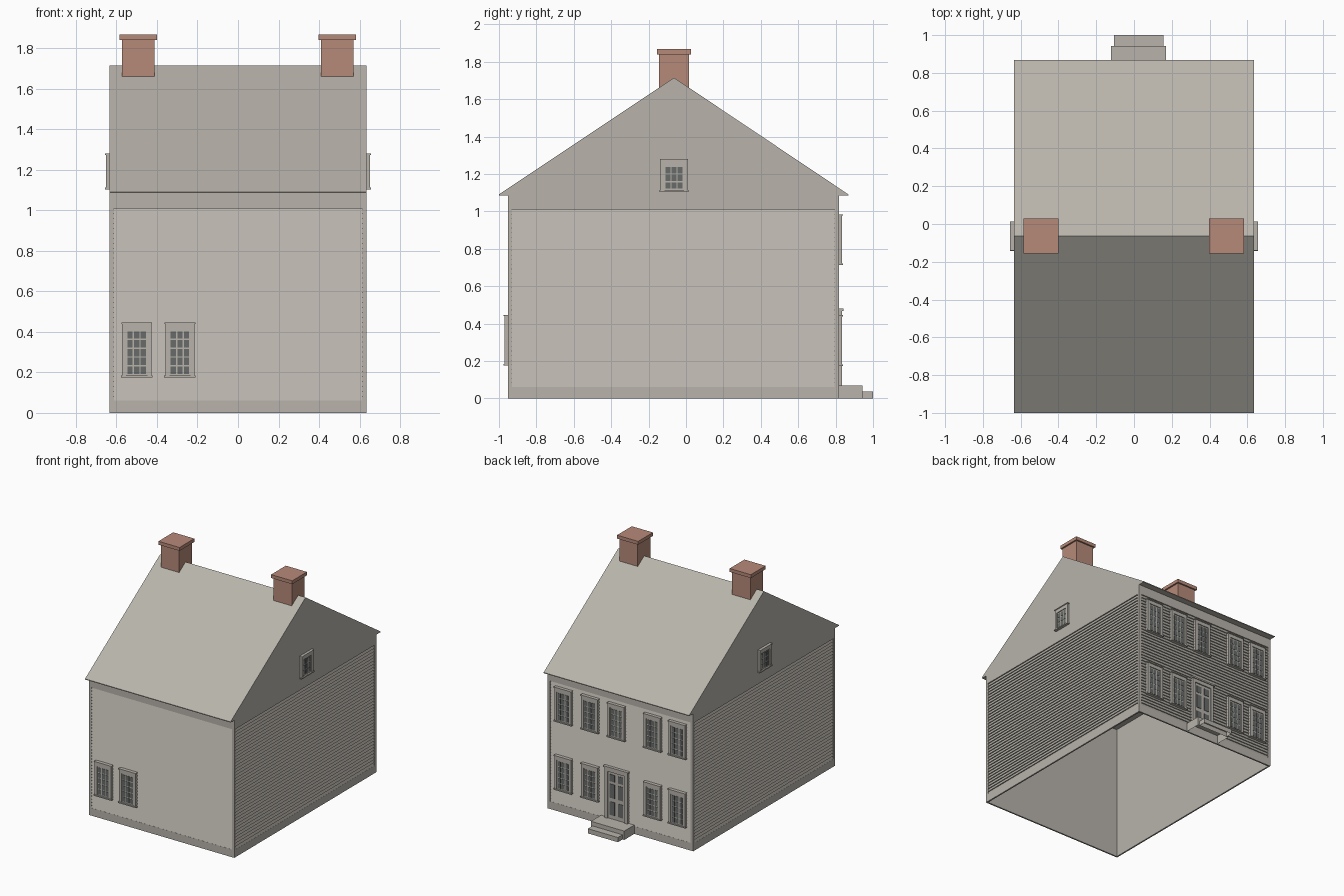
import bpy, bmesh
from math import pi
from mathutils import Matrix, Vector

cube = bpy.data.objects.get("Cube")
if cube:
    bpy.data.objects.remove(cube)


def material(name, color):
    m = bpy.data.materials.new(name)
    m.use_nodes = True
    m.diffuse_color = (*color, 1)
    m.node_tree.nodes["Principled BSDF"].inputs["Base Color"].default_value = (*color, 1)
    return m


GREY = material("weathered_grey", (0.48, 0.455, 0.41))
BRICK = material("red_brick", (0.47, 0.255, 0.19))
GLASS = material("dark_pane", (0.135, 0.148, 0.14))

# Main dimensions
HX, Y0, Y1, EAVE = 0.635, -0.953, 0.817, 1.085
RIDGE_Y, RIDGE_Z = -0.064, 1.715
INSET = 0.012
MID_Y, HALF_Y = (Y0 + Y1) / 2, (Y1 - Y0) / 2

# Wall frames: local x runs along the wall, -y points outward
WALLS = {
    "front": (Matrix.Translation((0, Y0, 0)), HX),
    "back": (Matrix.Translation((0, Y1, 0)) @ Matrix.Rotation(pi, 4, "Z"), HX),
    "left": (Matrix.Translation((HX, MID_Y, 0)) @ Matrix.Rotation(pi / 2, 4, "Z"), HALF_Y),
    "right": (Matrix.Translation((-HX, MID_Y, 0)) @ Matrix.Rotation(-pi / 2, 4, "Z"), HALF_Y),
}


def box(bm, x, y, z, mat=0, open_bottom=False):
    """Box from three (low, high) ranges."""
    size = [b - a for a, b in (x, y, z)]
    mid = [(a + b) / 2 for a, b in (x, y, z)]
    verts = bmesh.ops.create_cube(
        bm, size=1, matrix=Matrix.Translation(mid) @ Matrix.Diagonal((*size, 1)))["verts"]
    faces = {f for v in verts for f in v.link_faces}
    for f in faces:
        f.material_index = mat
    if open_bottom:
        low = [f for f in faces if f.calc_center_median().z < z[0] + 1e-5]
        bmesh.ops.delete(bm, geom=low, context="FACES")


def finish(bm, name, mats, matrix=None):
    if matrix:
        bm.transform(matrix)
    mesh = bpy.data.meshes.new(name)
    bm.to_mesh(mesh)
    bm.free()
    for m in mats:
        mesh.materials.append(m)
    obj = bpy.data.objects.new(name, mesh)
    bpy.context.collection.objects.link(obj)
    return obj


# Hollow wall shell, open below
bm = bmesh.new()
box(bm, (-HX + INSET, HX - INSET), (Y0 + INSET, Y1 - INSET), (0, EAVE), open_bottom=True)
finish(bm, "wall_shell", [GREY])

# Trim boards and overlapping clapboards on each wall
LOW, HIGH, COURSES, POST = 0.06, 1.01, 39, 0.022
pitch = (HIGH - LOW) / COURSES
for side, (matrix, half) in WALLS.items():
    bm = bmesh.new()
    box(bm, (-half, half), (0, INSET), (0, LOW))
    box(bm, (-half, half), (0, INSET), (HIGH, EAVE))
    for s in (-1, 1):
        box(bm, sorted((s * half, s * (half - POST))), (0, INSET), (LOW, HIGH))
    finish(bm, side + "_trim", [GREY], matrix)

    bm = bmesh.new()
    w = half - POST
    previous = None
    for i in range(COURSES):
        z = LOW + i * pitch
        for y, h in ((0.001, z), (0.009, z + pitch)):
            row = [bm.verts.new((x, y, h)) for x in (-w, w)]
            if previous:
                bm.faces.new((previous[0], previous[1], row[1], row[0]))
            previous = row
    finish(bm, side + "_clapboards", [GREY], matrix)

# Gabled roof as an extruded triangle
bm = bmesh.new()
profile = [(-1.0, EAVE), (0.868, EAVE), (0.868, EAVE + 0.006),
           (RIDGE_Y, RIDGE_Z), (-1.0, EAVE + 0.006)]
face = bm.faces.new([bm.verts.new((-HX, y, z)) for y, z in profile])
out = bmesh.ops.extrude_face_region(bm, geom=[face])["geom"]
bmesh.ops.translate(bm, vec=Vector((2 * HX, 0, 0)),
                    verts=[v for v in out if isinstance(v, bmesh.types.BMVert)])
bmesh.ops.recalc_face_normals(bm, faces=bm.faces)
finish(bm, "gabled_roof", [GREY])

# Chimneys with caps
for name, cx in (("right_chimney", -0.493), ("left_chimney", 0.49)):
    bm = bmesh.new()
    for r, z in ((0.08, (1.6, 1.84)), (0.092, (1.84, 1.867))):
        box(bm, (cx - r, cx + r), (RIDGE_Y - r, RIDGE_Y + r), z)
    finish(bm, name, [BRICK])


def window(name, side, u, z0, z1, rows):
    """Cased sash window, three panes wide."""
    bm = bmesh.new()
    w, g = 0.072, 0.049
    bottom, top = z0 + 0.012, z1 - 0.04
    # Sash, jambs, head, crown and sill
    box(bm, (-w, w), (-0.010, INSET), (z0, z1))
    for s in (-1, 1):
        box(bm, sorted((s * w, s * (g + 0.003))), (-0.017, 0), (z0, z1))
    box(bm, (-w, w), (-0.017, 0), (top + 0.006, z1))
    box(bm, (-w - 0.004, w + 0.004), (-0.022, 0), (z1 - 0.006, z1 + 0.001))
    box(bm, (-w - 0.006, w + 0.006), (-0.022, 0), (z0 - 0.002, z0 + 0.007))
    # Panes
    dx, dz, bar = 2 * g / 3, (top - bottom) / rows, 0.0035
    for c in range(3):
        for r in range(rows):
            x, z = -g + c * dx, bottom + r * dz
            box(bm, (x + bar, x + dx - bar), (-0.012, -0.009), (z + bar, z + dz - bar), 1)
    finish(bm, name, [GREY, GLASS], WALLS[side][0] @ Matrix.Translation((u, 0, 0)))


for i, x in enumerate((-0.5, -0.287)):
    window(f"front_window_{i + 1}", "front", x, 0.177, 0.446, 5)
for i, x in enumerate((0.493, 0.26, 0.03, -0.287, -0.502)):
    window(f"back_upper_window_{i + 1}", "back", -x, 0.714, 0.983, 5)
    if i != 2:
        window(f"back_lower_window_{i + 1}", "back", -x, 0.175, 0.444, 5)
for side, s in (("left", 1), ("right", -1)):
    window(side + "_gable_window", side, s * (RIDGE_Y - MID_Y), 1.106, 1.28, 3)

# Back door with casing and panels
bm = bmesh.new()
box(bm, (-0.1, 0.1), (-0.008, INSET), (0.07, 0.475))
for s in (-1, 1):
    box(bm, sorted((s * 0.1, s * 0.075)), (-0.017, 0), (0.07, 0.475))
box(bm, (-0.1, 0.1), (-0.017, 0), (0.44, 0.475))
box(bm, (-0.108, 0.108), (-0.024, 0), (0.468, 0.48))
for s in (-1, 1):
    for z in ((0.1, 0.205), (0.235, 0.345), (0.365, 0.42)):
        box(bm, sorted((s * 0.015, s * 0.058)), (-0.011, -0.007), z, 1)
finish(bm, "back_door", [GREY, GLASS], WALLS["back"][0] @ Matrix.Translation((-0.028, 0, 0)))

# Door steps
bm = bmesh.new()
box(bm, (-0.121, 0.17), (Y1, 0.943), (0, 0.07), open_bottom=True)
box(bm, (-0.106, 0.155), (0.943, 1.0), (0, 0.037), open_bottom=True)
finish(bm, "door_steps", [GREY])
